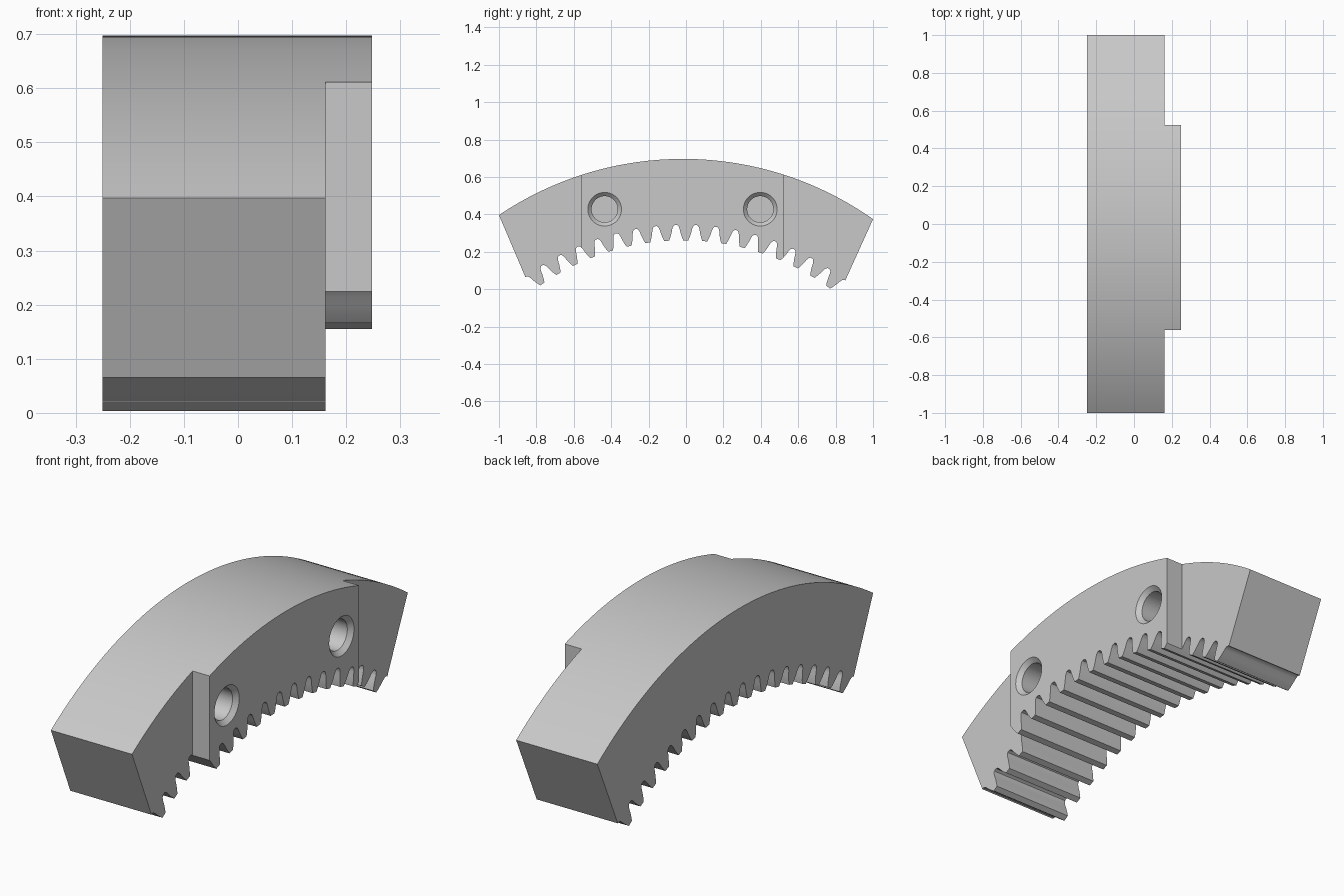
import bpy, bmesh
from math import radians, sin, cos, pi
from mathutils import Vector, Matrix

cube = bpy.data.objects.get("Cube")
if cube:
    bpy.data.objects.remove(cube, do_unlink=True)

CY, CZ = -0.016, -1.066      # centre of the arcs
R_OUT = 1.763                # outer rim radius
TILT = 0.63                  # rotation of the whole segment, degrees
PITCH = 4.39                 # angle between teeth
GAPS = 16                    # full gaps between teeth
X_BACK, X_STEP, X_FRONT = -0.25, 0.162, 0.248

steel = bpy.data.materials.new("grey steel")
steel.use_nodes = True
steel.diffuse_color = (0.58, 0.58, 0.58, 1)
steel.node_tree.nodes["Principled BSDF"].inputs["Base Color"].default_value = (0.58, 0.58, 0.58, 1)


def polar(angle, r):
    a = radians(angle + TILT)
    return CY + r * sin(a), CZ + r * cos(a)


def make_object(name, bm):
    bmesh.ops.recalc_face_normals(bm, faces=bm.faces[:])
    mesh = bpy.data.meshes.new(name)
    bm.to_mesh(mesh)
    bm.free()
    mesh.materials.append(steel)
    obj = bpy.data.objects.new(name, mesh)
    bpy.context.collection.objects.link(obj)
    return obj


def extrude_profile(name, points, x0, x1):
    bm = bmesh.new()
    face = bm.faces.new([bm.verts.new((x0, y, z)) for y, z in points])
    ext = bmesh.ops.extrude_face_region(bm, geom=[face])["geom"]
    bmesh.ops.translate(bm, vec=(x1 - x0, 0, 0),
                        verts=[v for v in ext if isinstance(v, bmesh.types.BMVert)])
    return make_object(name, bm)


# Tooth gap: angle from the gap centre and radius, tip to root
flank = [(1.62, 1.328), (1.32, 1.345), (1.02, 1.367), (0.8, 1.39), (0.6, 1.403), (0.3, 1.41)]
gap = [(-a, r) for a, r in flank] + [(0, 1.411)] + [(a, r) for a, r in reversed(flank)]

# Segment profile: outer arc one way, toothed inner edge back
half_out = 34.56
outline = [polar(half_out - 2 * half_out * i / 72, R_OUT) for i in range(73)]
for k in range(GAPS + 2):
    centre = (k - (GAPS + 1) / 2) * PITCH
    part = gap
    if k == 0:
        part = [p for p in gap if p[0] >= 0]
    elif k == GAPS + 1:
        part = [p for p in gap if p[0] <= 0]
    outline += [polar(centre + a, r) for a, r in part]
segment = extrude_profile("toothed_segment", outline, X_BACK, X_FRONT)

# Cutters for the stepped-back ends
cutters = []
for name, y0, y1 in (("front_step_cutter", -1.3, -0.56), ("back_step_cutter", 0.525, 1.3)):
    cutters.append(extrude_profile(name, [(y0, -0.3), (y1, -0.3), (y1, 1), (y0, 1)], X_STEP, 0.4))

# Cutters for the chamfered blind holes
for name, y in (("front_hole_cutter", -0.435), ("back_hole_cutter", 0.397)):
    bm = bmesh.new()
    pts = [(0.268, 0), (0.268, 0.11), (0.228, 0.07), (0, 0.07), (0, 0)]
    verts = [bm.verts.new((x, r, 0)) for x, r in pts]
    edges = [bm.edges.new(pair) for pair in zip(verts, verts[1:])]
    bmesh.ops.spin(bm, geom=verts + edges, cent=(0, 0, 0), axis=(1, 0, 0),
                   angle=2 * pi, steps=48, use_duplicate=False)
    bmesh.ops.remove_doubles(bm, verts=bm.verts[:], dist=0.0001)
    bmesh.ops.translate(bm, vec=(0, y, 0.428), verts=bm.verts[:])
    cutters.append(make_object(name, bm))

# Apply the cuts
bpy.ops.object.select_all(action="DESELECT")
bpy.context.view_layer.objects.active = segment
segment.select_set(True)
for cutter in cutters:
    cutter.hide_render = True
    mod = segment.modifiers.new(cutter.name, "BOOLEAN")
    mod.operation = "DIFFERENCE"
    mod.solver = "EXACT"
    mod.object = cutter
    bpy.ops.object.modifier_apply(modifier=mod.name)
    bpy.data.objects.remove(cutter, do_unlink=True)

bpy.ops.object.shade_smooth_by_angle(angle=radians(28))
